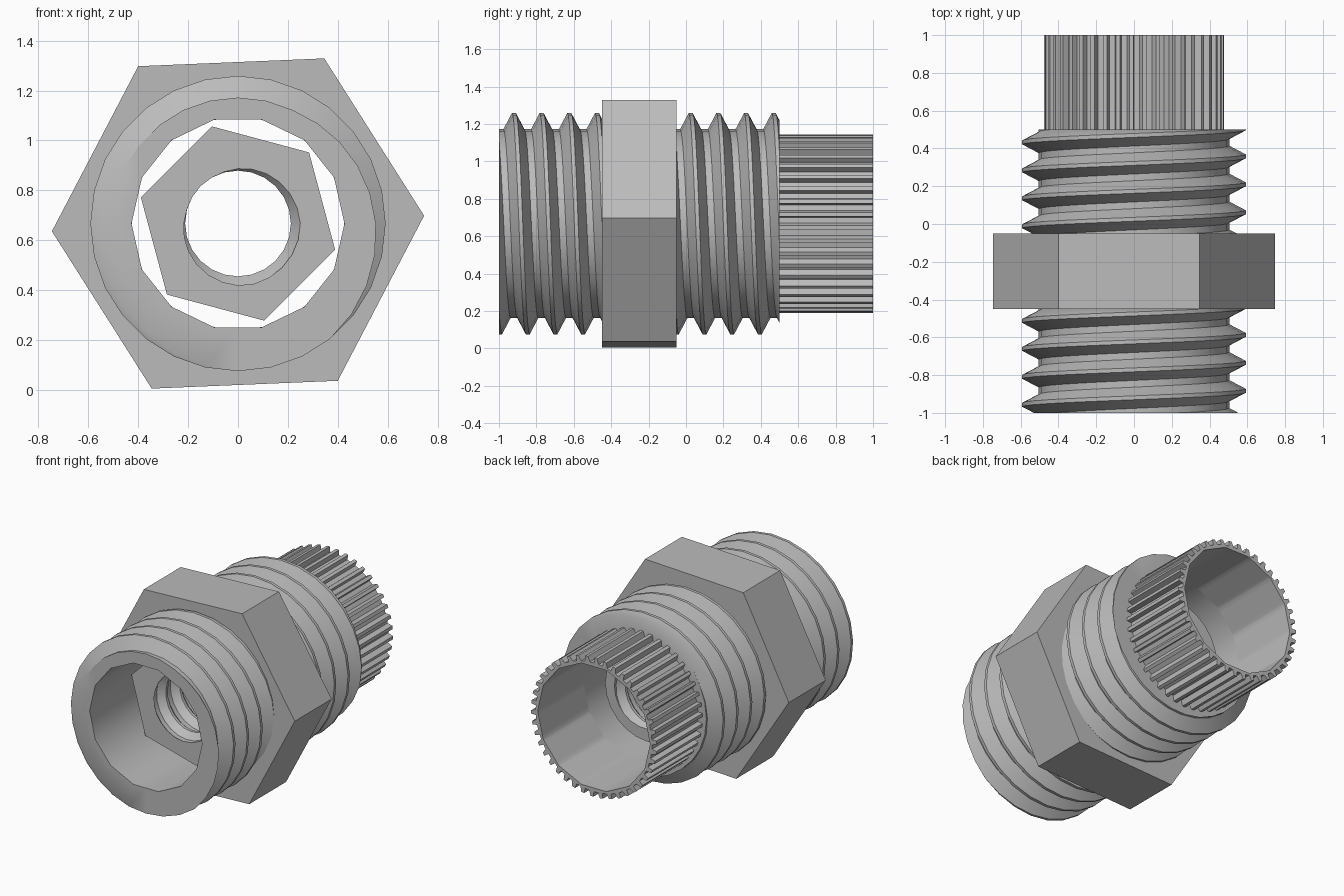
import bpy
import bmesh
from math import sin, cos, pi, floor, radians

cube = bpy.data.objects.get("Cube")
if cube:
    bpy.data.objects.remove(cube, do_unlink=True)

TAU = 2 * pi
AXIS_Z = 0.667
PITCH = 0.148
BORE = 0.427

metal = bpy.data.materials.new("grey_metal")
metal.use_nodes = True
grey = (0.5, 0.5, 0.5, 1)
metal.diffuse_color = grey
metal.node_tree.nodes["Principled BSDF"].inputs["Base Color"].default_value = grey


def polygon_radius(angle, sides, radius, first):
    """Distance from the centre to a regular polygon's edge at an angle."""
    step = TAU / sides
    offset = (angle - first) % step - step / 2
    return radius * cos(step / 2) / cos(offset)


def bore_radius(angle):
    return polygon_radius(angle, 14, BORE, pi / 2)


def even_angles(count):
    return [TAU * i / count for i in range(count + 1)]


def make_ring(name, angles, column):
    """Sweep closed (radius, y) columns around the y axis."""
    bm = bmesh.new()
    cols = []
    for a in angles:
        cols.append([bm.verts.new((r * sin(a), y, AXIS_Z + r * cos(a)))
                     for r, y in column(a)])
    rows = len(cols[0])
    for c, d in zip(cols, cols[1:]):
        for j in range(rows):
            k = (j + 1) % rows
            bm.faces.new((c[j], c[k], d[k], d[j]))
    bmesh.ops.remove_doubles(bm, verts=bm.verts, dist=0.0004)
    bmesh.ops.dissolve_degenerate(bm, edges=bm.edges, dist=0.0002)
    bmesh.ops.recalc_face_normals(bm, faces=bm.faces)
    mesh = bpy.data.meshes.new(name)
    bm.to_mesh(mesh)
    bm.free()
    mesh.materials.append(metal)
    obj = bpy.data.objects.new(name, mesh)
    bpy.context.collection.objects.link(obj)
    bpy.ops.object.select_all(action='DESELECT')
    obj.select_set(True)
    bpy.context.view_layer.objects.active = obj
    bpy.ops.object.shade_smooth_by_angle(angle=radians(30))
    return obj


def thread_column(angle, y0, y1, crest_y, root, crest):
    """Thread section at one angle, cut off cleanly at both ends."""
    # fraction of a turn measured from the crest centre
    section = [(-0.5, root), (-0.38, root), (-0.07, crest),
               (0.07, crest), (0.38, root), (0.5, root)]
    lead = crest_y + PITCH * angle / TAU

    def radius_at(y):
        f = (y - lead) / PITCH
        f -= floor(f + 0.5)
        for (fa, ra), (fb, rb) in zip(section, section[1:]):
            if fa <= f <= fb:
                return ra + (rb - ra) * (f - fa) / (fb - fa)
        return root

    turns = int((y1 - y0) / PITCH) + 3
    points = [(radius_at(y0), y0)]
    for k in range(-2, turns):
        for f, r in section[1:5]:
            y = lead + PITCH * (k + f)
            if y <= y0:
                points.append((radius_at(y0), y0))
            elif y >= y1:
                points.append((radius_at(y1), y1))
            else:
                points.append((r, y))
    return points + [(radius_at(y1), y1)]


# Threaded ends on both sides of the nut, with a faceted bore
def threaded_end(name, y0, y1, crest_y):
    def column(a):
        b = bore_radius(a)
        return [(b, y0)] + thread_column(a, y0, y1, crest_y, 0.505, 0.592) + [(b, y1)]
    make_ring(name, even_angles(28), column)


threaded_end("front_threaded_end", -1.0, -0.45, -0.92)
threaded_end("back_threaded_end", -0.05, 0.5, 0.025)

# Outer hexagonal nut
hex_first = radians(87.6)
hex_angles = sorted([(hex_first + TAU * i / 6) % TAU for i in range(6)]
                    + even_angles(28))


def nut_column(a):
    b = bore_radius(a)
    h = polygon_radius(a, 6, 0.747, hex_first)
    return [(b, -0.45), (h, -0.45), (h, -0.05), (b, -0.05)]


make_ring("outer_hex_nut", hex_angles, nut_column)

# Knurled collar with saw-shaped teeth
TEETH = 42
tooth = [(0.0, 0.442), (0.45, 0.442), (0.65, 0.477), (0.96, 0.477)]
collar_points = [(TAU * (i + f) / TEETH, r) for i in range(TEETH) for f, r in tooth]
collar_points.append((TAU, tooth[0][1]))
tooth_radius = dict(collar_points)


def collar_column(a):
    b = bore_radius(a)
    return [(b, 0.5), (tooth_radius[a], 0.5), (tooth_radius[a], 1.0), (b, 1.0)]


make_ring("knurled_collar", [a for a, r in collar_points], collar_column)


# Inner insert: hexagonal head, round sleeve and threaded hole
def insert_column(a):
    h = polygon_radius(a, 6, 0.403, radians(45))
    hole = thread_column(a, -0.6, 0.42, -0.58, 0.25, 0.212)
    return hole + [(0.32, 0.42), (0.32, -0.25), (h, -0.25), (h, -0.6)]


make_ring("inner_threaded_insert", even_angles(24), insert_column)
